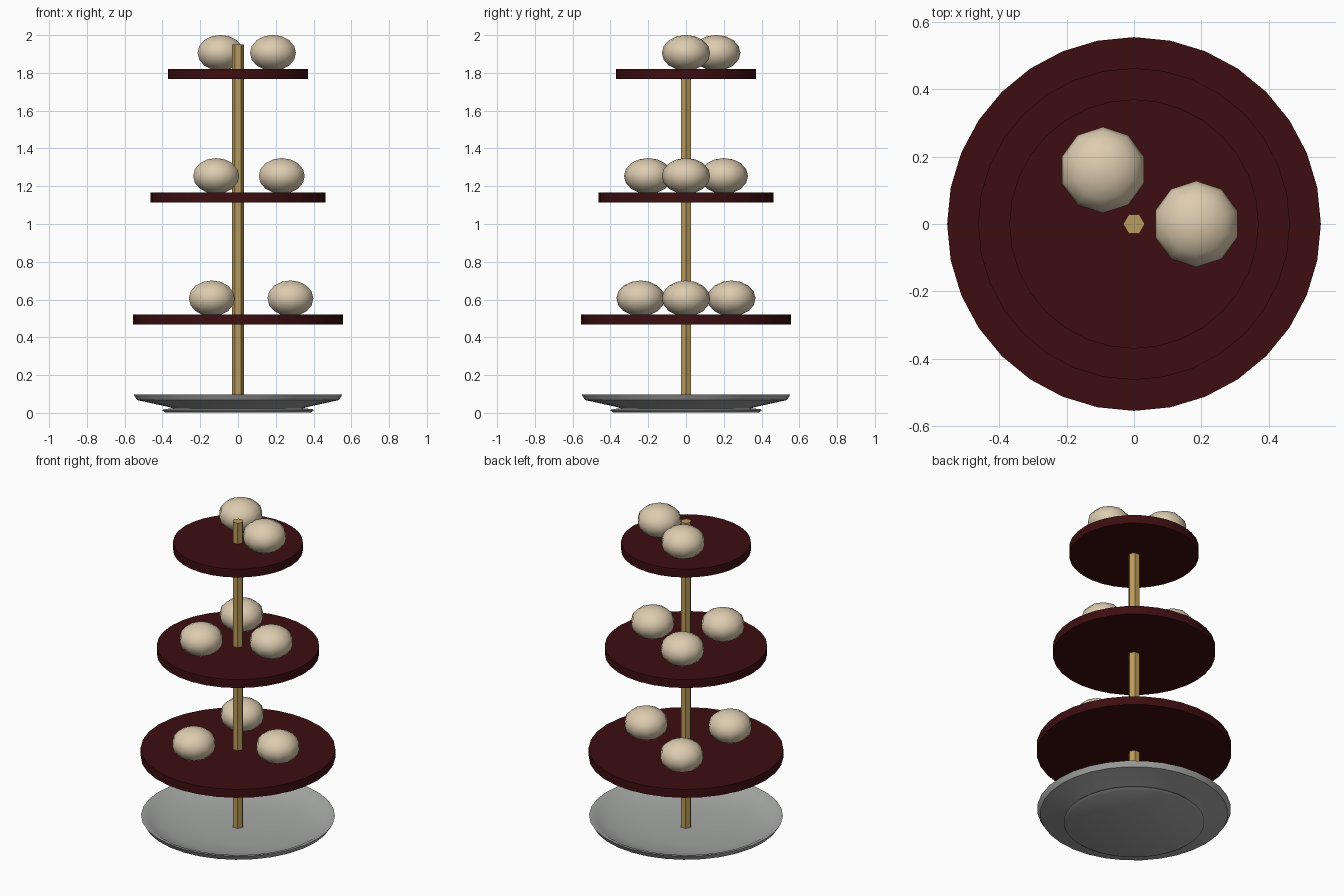
import bpy, bmesh, math

if "Cube" in bpy.data.objects:
    bpy.data.objects.remove(bpy.data.objects["Cube"])


def material(name, rgb):
    m = bpy.data.materials.new(name)
    m.diffuse_color = (*rgb, 1)
    m.use_nodes = True
    m.node_tree.nodes["Principled BSDF"].inputs["Base Color"].default_value = m.diffuse_color
    return m


RED = material("dark red lacquer", (0.046, 0.004, 0.005))
WOOD = material("light wood", (0.50, 0.33, 0.11))
CREAM = material("cream dough", (0.72, 0.60, 0.43))
GREY = material("grey metal", (0.38, 0.39, 0.38))


def finish(bm, name, mat, smooth=None):
    bmesh.ops.recalc_face_normals(bm, faces=bm.faces)
    mesh = bpy.data.meshes.new(name)
    bm.to_mesh(mesh)
    bm.free()
    mesh.materials.append(mat)
    ob = bpy.data.objects.new(name, mesh)
    bpy.context.collection.objects.link(ob)
    if smooth is not None:
        bpy.ops.object.select_all(action='DESELECT')
        ob.select_set(True)
        bpy.context.view_layer.objects.active = ob
        bpy.ops.object.shade_smooth_by_angle(angle=math.radians(smooth))
    return ob


def lathe(name, profile, sides, mat, smooth=None):
    """Revolve (radius, z) points around z; both ends are capped."""
    bm = bmesh.new()
    rings = []
    for r, z in profile:
        rings.append([bm.verts.new((r * math.cos(2 * math.pi * i / sides),
                                    r * math.sin(2 * math.pi * i / sides), z))
                      for i in range(sides)])
    for a, b in zip(rings, rings[1:]):
        for i in range(sides):
            j = (i + 1) % sides
            bm.faces.new((a[i], a[j], b[j], b[i]))
    bm.faces.new(rings[0])
    bm.faces.new(rings[-1])
    return finish(bm, name, mat, smooth)


def bun(name, x, y, z):
    bm = bmesh.new()
    bmesh.ops.create_uvsphere(bm, u_segments=10, v_segments=8, radius=1)
    bmesh.ops.scale(bm, vec=(0.128, 0.128, 0.095), verts=bm.verts)
    bmesh.ops.translate(bm, vec=(x, y, z), verts=bm.verts)
    finish(bm, name, CREAM, 60)


# base plate: foot, flared underside, rim and shallow dish
lathe("base_plate", [(0.385, 0.003), (0.402, 0.012), (0.395, 0.02), (0.345, 0.024),
                     (0.37, 0.032), (0.535, 0.068), (0.553, 0.098), (0.528, 0.094),
                     (0.50, 0.076), (0.40, 0.048), (0.25, 0.034), (0.08, 0.03)],
      32, GREY, 35)

# hexagonal centre pole
lathe("pole", [(0.032, 0.02), (0.032, 1.95)], 6, WOOD)

# three trays, each with buns at half its radius
tiers = [("lower", 0.555, 0.52, 3), ("middle", 0.463, 1.168, 3), ("upper", 0.37, 1.82, 2)]
for label, r, top, count in tiers:
    lathe(label + "_tray", [(r, top - 0.053), (r, top)], 32, RED, 30)
    for k in range(count):
        a = math.radians(120 * k)
        bun(f"{label}_bun_{k + 1}", r / 2 * math.cos(a), r / 2 * math.sin(a), top + 0.086)
